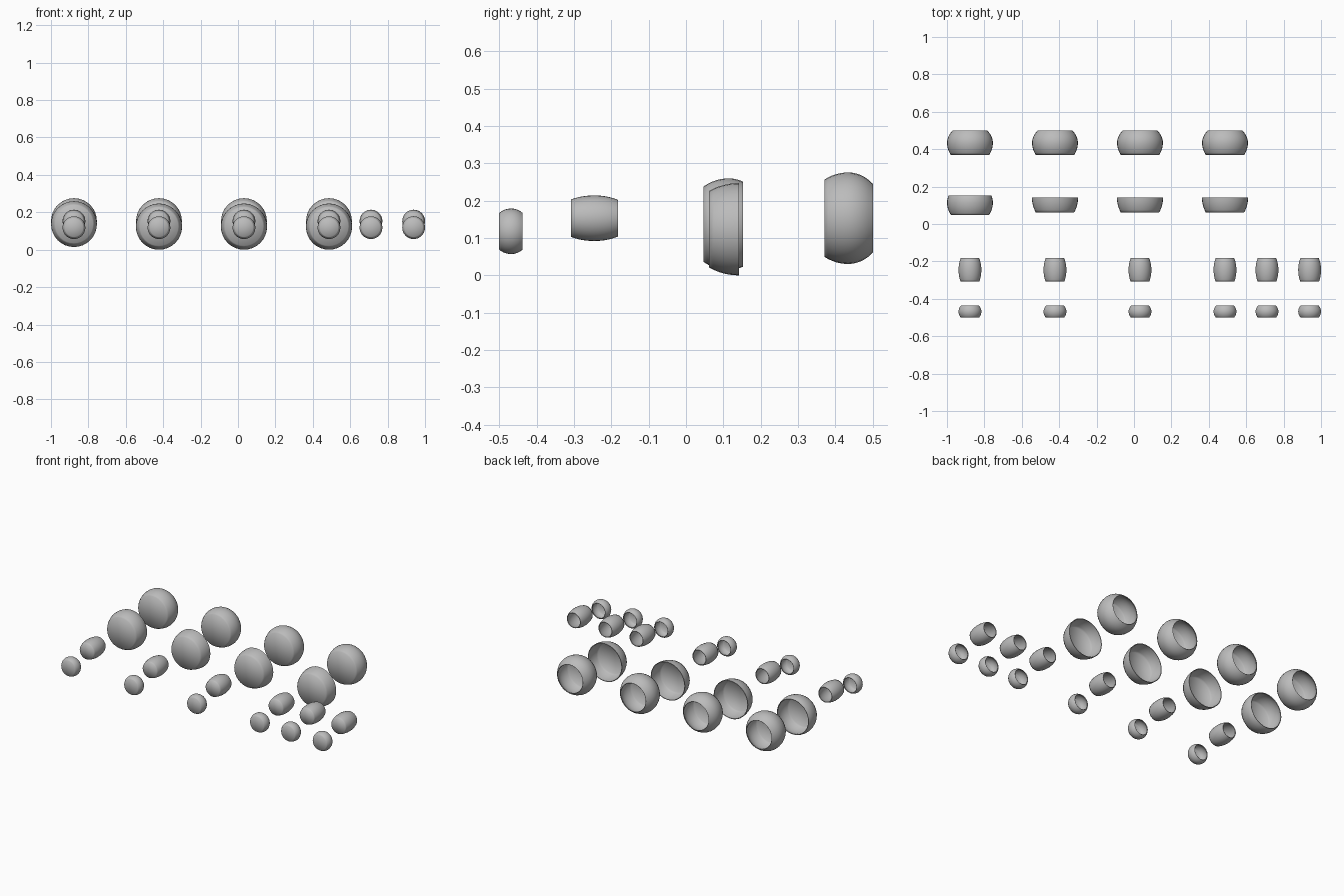
import bpy
import bmesh
from math import cos, sin, pi, sqrt, radians

old = bpy.data.objects.get("Cube")
if old:
    bpy.data.objects.remove(old)

SEGMENTS = 32
RINGS = 6

grey = bpy.data.materials.new("plain_grey")
grey.use_nodes = True
colour = (0.5, 0.5, 0.5, 1)
grey.diffuse_color = colour
grey.node_tree.nodes["Principled BSDF"].inputs["Base Color"].default_value = colour


def half_profile(start, end, r_start, r_end, widest):
    """Elliptical wall from one end to the other, bulging at the widest point."""
    peak, r_peak = widest
    points = []
    for i in range(2 * RINGS + 1):
        u = i / RINGS - 1
        edge, r_edge = (start, r_start) if u < 0 else (end, r_end)
        y = peak + (edge - peak) * abs(u)
        r = sqrt(r_peak ** 2 - (r_peak ** 2 - r_edge ** 2) * u * u)
        if not points or abs(y - points[-1][0]) > 1e-5:
            points.append((y, r))
    return points


def cup(name, x, z, start, end, r_start, r_end, widest):
    """Round cup lying along y: closed flat front, open back, thin wall."""
    bm = bmesh.new()
    rings = []
    for y, r in half_profile(start, end, r_start, r_end, widest):
        angles = [2 * pi * k / SEGMENTS for k in range(SEGMENTS)]
        rings.append([bm.verts.new((r * cos(a), y, r * sin(a))) for a in angles])
    centre = bm.verts.new((0, start, 0))
    for k in range(SEGMENTS):
        n = (k + 1) % SEGMENTS
        bm.faces.new((centre, rings[0][k], rings[0][n]))
        for a, b in zip(rings, rings[1:]):
            bm.faces.new((a[k], b[k], b[n], a[n]))
    bmesh.ops.recalc_face_normals(bm, faces=bm.faces)
    if centre.link_faces[0].normal.y > 0:
        bmesh.ops.reverse_faces(bm, faces=bm.faces)
    mesh = bpy.data.meshes.new(name)
    bm.to_mesh(mesh)
    bm.free()
    mesh.materials.append(grey)
    obj = bpy.data.objects.new(name, mesh)
    obj.location = (x, 0, z)
    bpy.context.collection.objects.link(obj)

    # Inner wall and rim
    shell = obj.modifiers.new("wall", "SOLIDIFY")
    shell.thickness = 0.004
    shell.offset = -1
    bpy.ops.object.select_all(action="DESELECT")
    obj.select_set(True)
    bpy.context.view_layer.objects.active = obj
    bpy.ops.object.modifier_apply(modifier="wall")
    bpy.ops.object.shade_smooth_by_angle(angle=radians(80))


large_x = [-0.877 + 0.4545 * i for i in range(4)]
small_x = large_x + [0.711, 0.939]

# Two rows of small cups: short ones in front, long ones behind
for i, x in enumerate(small_x, 1):
    cup(f"small_short_cup_{i}", x, 0.118, -0.5, -0.437, 0.049, 0.049, (-0.468, 0.061))
    cup(f"small_long_cup_{i}", x, 0.153, -0.308, -0.182, 0.05, 0.049, (-0.245, 0.061))

# Two rows of large cups: wide mouths in the middle, narrow mouths at the back
for i, x in enumerate(large_x, 1):
    if i == 1:
        cup("wide_mouth_deep_cup", x, 0.137, 0.047, 0.152, 0.101, 0.114, (0.114, 0.1225))
    else:
        cup(f"wide_mouth_cup_{i}", x, 0.1235, 0.061, 0.142, 0.102, 0.1235, (0.142, 0.1235))
    cup(f"narrow_mouth_cup_{i}", x, 0.153, 0.37, 0.5, 0.103, 0.092, (0.434, 0.1225))
